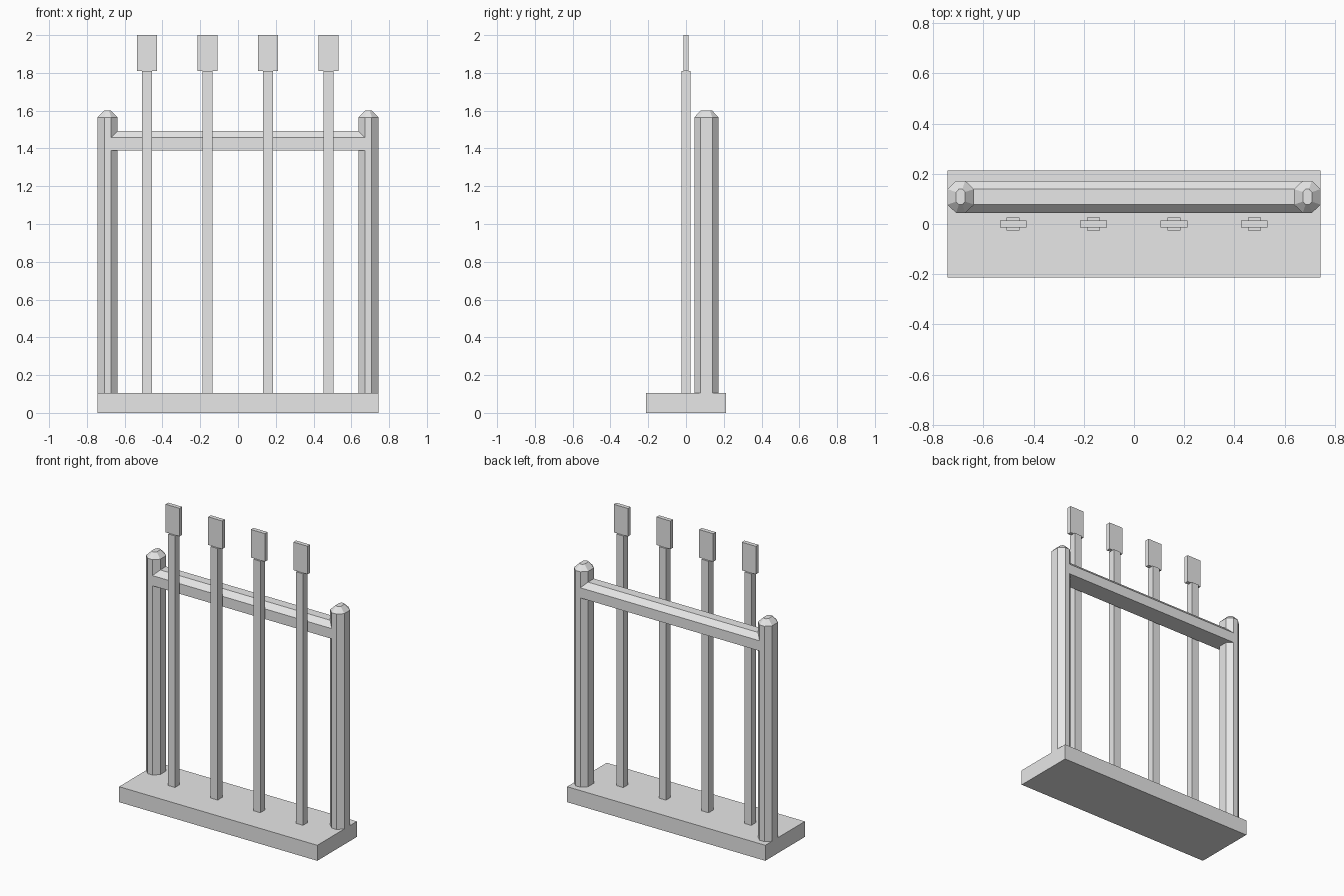
import bpy
import bmesh

if "Cube" in bpy.data.objects:
    bpy.data.objects.remove(bpy.data.objects["Cube"], do_unlink=True)

# One plain colour
grey = bpy.data.materials.new("light_grey")
grey.use_nodes = True
grey.diffuse_color = (0.8, 0.8, 0.8, 1)
grey.node_tree.nodes["Principled BSDF"].inputs["Base Color"].default_value = (0.8, 0.8, 0.8, 1)


def loft(name, rings):
    """Join equal-length rings of points with side faces and cap both ends."""
    bm = bmesh.new()
    loops = [[bm.verts.new(p) for p in ring] for ring in rings]
    n = len(loops[0])
    for low, high in zip(loops, loops[1:]):
        for i in range(n):
            j = (i + 1) % n
            bm.faces.new((low[i], low[j], high[j], high[i]))
    bm.faces.new(loops[0][::-1])
    bm.faces.new(loops[-1])
    bmesh.ops.recalc_face_normals(bm, faces=bm.faces)
    mesh = bpy.data.meshes.new(name)
    bm.to_mesh(mesh)
    bm.free()
    mesh.materials.append(grey)
    obj = bpy.data.objects.new(name, mesh)
    bpy.context.scene.collection.objects.link(obj)
    return obj


def box(name, x, y, hx, hy, z0, z1):
    corners = [(-hx, -hy), (hx, -hy), (hx, hy), (-hx, hy)]
    return loft(name, [[(x + a, y + b, z) for a, b in corners] for z in (z0, z1)])


def octagon(x, y, z, hx, hy, ix, iy):
    """Chamfered rectangle: outer half sizes hx, hy and flat half sizes ix, iy."""
    pts = [(hx, -iy), (hx, iy), (ix, hy), (-ix, hy),
           (-hx, iy), (-hx, -iy), (-ix, -hy), (ix, -hy)]
    return [(x + a, y + b, z) for a, b in pts]


BASE_TOP = 0.105
FRAME_Y = 0.108

# Base slab
box("base", 0, 0, 0.743, 0.212, 0, BASE_TOP)

# Chamfered end posts with tapered tops
for side, x in (("right", -0.69), ("left", 0.69)):
    loft(side + "_post", [
        octagon(x, FRAME_Y, BASE_TOP, 0.053, 0.064, 0.018, 0.031),
        octagon(x, FRAME_Y, 1.565, 0.053, 0.064, 0.018, 0.031),
        octagon(x, FRAME_Y, 1.6, 0.018, 0.031, 0.007, 0.019)])

# Top rail with flat underside and chamfered upper edges
profile = [(-0.064, 1.388), (0.064, 1.388), (0.064, 1.457),
           (0.031, 1.492), (-0.031, 1.492), (-0.064, 1.457)]
loft("top_rail", [[(x, FRAME_Y + y, z) for y, z in profile] for x in (-0.69, 0.69)])

# Upright poles with flat heads
for i in range(4):
    x = -0.481 + 0.32 * i
    box(f"pole_{i + 1}", x, 0, 0.026, 0.025, BASE_TOP, 1.81)
    box(f"pole_head_{i + 1}", x, 0, 0.053, 0.014, 1.81, 2.0)
